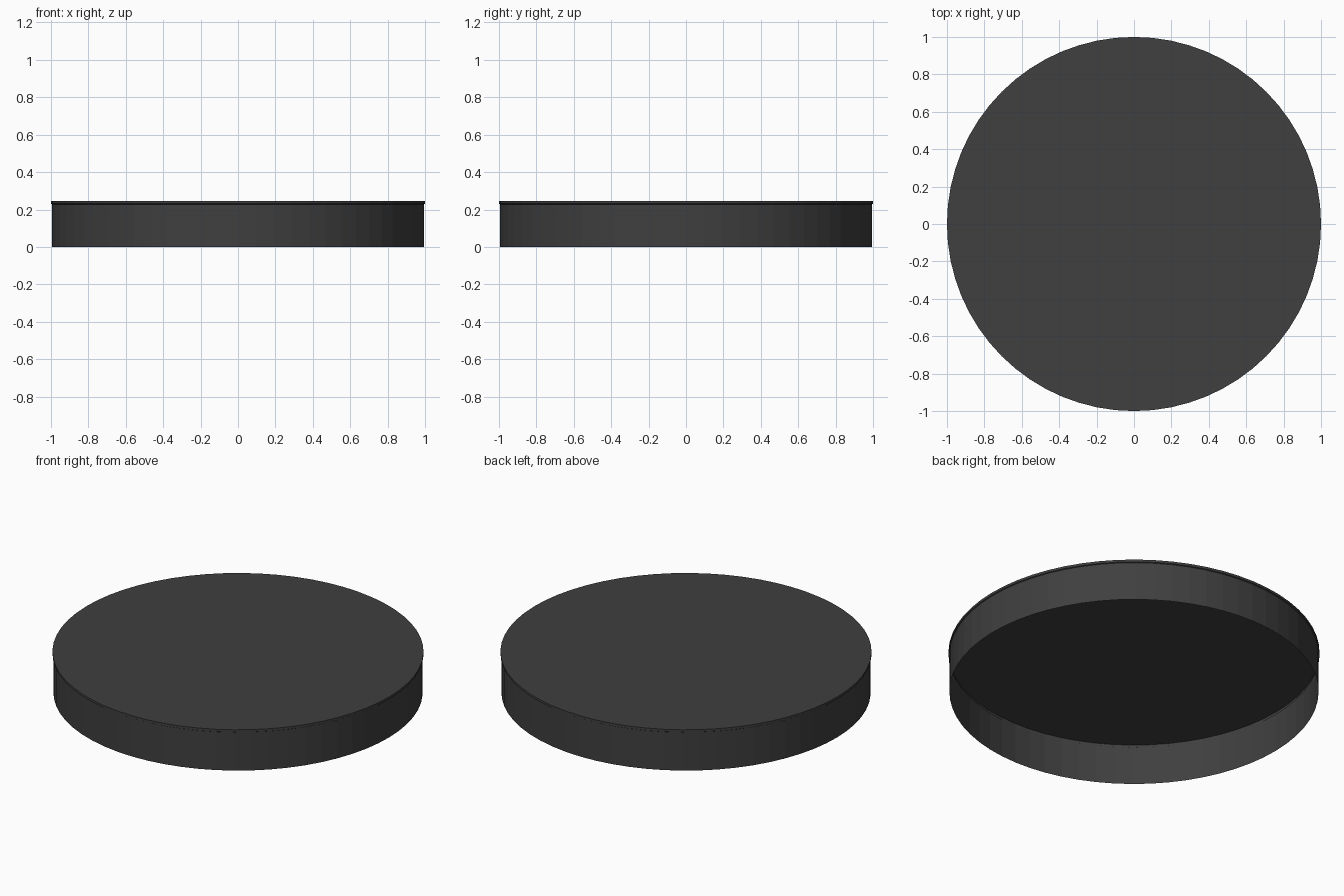
import bpy, bmesh, math

if "Cube" in bpy.data.objects:
    bpy.data.objects.remove(bpy.data.objects["Cube"])

SIDES = 64
# Open-bottomed thin shell: (radius, height) from bottom edge to top rim
profile = [(0.995, 0.0), (0.995, 0.228), (1.0, 0.231), (1.0, 0.245)]

bm = bmesh.new()
rings = []
for r, z in profile:
    rings.append([bm.verts.new((r * math.cos(2 * math.pi * i / SIDES),
                                r * math.sin(2 * math.pi * i / SIDES), z))
                  for i in range(SIDES)])

# Side wall and lip
for low, high in zip(rings, rings[1:]):
    for i in range(SIDES):
        j = (i + 1) % SIDES
        bm.faces.new((low[i], low[j], high[j], high[i]))

# Flat top
bm.faces.new(rings[-1])

mesh = bpy.data.meshes.new("round_lid")
bm.to_mesh(mesh)
bm.free()
lid = bpy.data.objects.new("round_lid", mesh)
bpy.context.collection.objects.link(lid)

# Dark grey finish
mat = bpy.data.materials.new("dark_grey")
mat.diffuse_color = (0.05, 0.05, 0.05, 1)
mat.use_nodes = True
mat.node_tree.nodes["Principled BSDF"].inputs["Base Color"].default_value = mat.diffuse_color
mesh.materials.append(mat)
